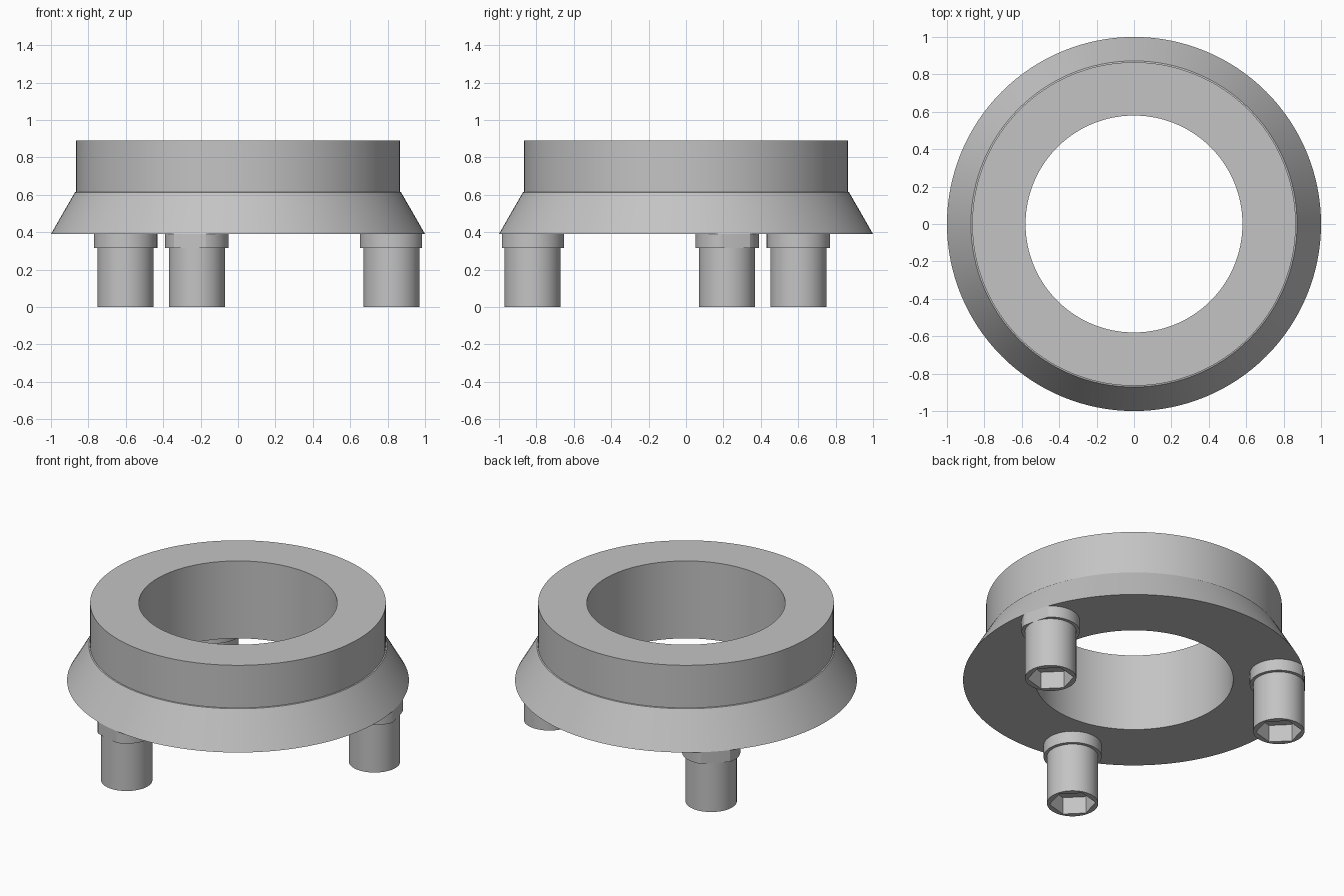
import bpy
import bmesh
from math import radians, sin, cos, pi

cube = bpy.data.objects.get("Cube")
if cube:
    bpy.data.objects.remove(cube)

grey = bpy.data.materials.new("plain grey")
grey.use_nodes = True
colour = (0.55, 0.55, 0.55, 1)
grey.diffuse_color = colour
grey.node_tree.nodes["Principled BSDF"].inputs["Base Color"].default_value = colour


def lathe(name, profile, sides, closed=False):
    """Turn a (radius, height) outline about z; open outlines start and end in caps."""
    bm = bmesh.new()
    rings = [[bm.verts.new((r * cos(2 * pi * i / sides), r * sin(2 * pi * i / sides), z))
              for i in range(sides)] for r, z in profile]
    pairs = list(zip(rings, rings[1:]))
    if closed:
        pairs.append((rings[-1], rings[0]))
    else:
        bm.faces.new(rings[0])
        bm.faces.new(rings[-1])
    for a, b in pairs:
        for i in range(sides):
            j = (i + 1) % sides
            bm.faces.new((a[i], a[j], b[j], b[i]))
    bmesh.ops.recalc_face_normals(bm, faces=bm.faces)
    mesh = bpy.data.meshes.new(name)
    bm.to_mesh(mesh)
    bm.free()
    mesh.materials.append(grey)
    obj = bpy.data.objects.new(name, mesh)
    bpy.context.collection.objects.link(obj)
    return obj


def boolean(obj, cutter, operation):
    mod = obj.modifiers.new(operation.lower(), 'BOOLEAN')
    mod.operation = operation
    mod.solver = 'EXACT'
    mod.object = cutter
    bpy.context.view_layer.objects.active = obj
    bpy.ops.object.modifier_apply(modifier=mod.name)


def smooth(obj):
    bpy.ops.object.select_all(action='DESELECT')
    obj.select_set(True)
    bpy.context.view_layer.objects.active = obj
    bpy.ops.object.shade_smooth_by_angle(angle=radians(25))


BASE = 0.39      # underside of the ring
COLLAR = 0.315   # underside of the screw collars

# Flared ring with a straight upper band and an open bore
ring = lathe("flared_ring", [(0.58, BASE), (1.0, BASE), (0.872, 0.613),
                             (0.865, 0.615), (0.865, 0.89), (0.58, 0.89)], 128, closed=True)
smooth(ring)

# Helper that trims the collars flush with the ring's rim
rim = lathe("rim_trimmer", [(1.0, 0.2), (1.0, 0.6)], 128)

# Three collared screws with hexagonal sockets in their lower ends
for n, angle in enumerate((15, 135, 255), 1):
    a = radians(angle)
    spot = (0.85 * cos(a), 0.85 * sin(a), 0)

    collar = lathe(f"screw_collar_{n}", [(0.17, COLLAR), (0.17, BASE)], 64)
    collar.location = spot
    boolean(collar, rim, 'INTERSECT')
    smooth(collar)

    shaft = lathe(f"screw_shaft_{n}", [(0.15, 0), (0.15, COLLAR)], 64)
    socket = lathe(f"socket_cutter_{n}", [(0.135, -0.1), (0.135, 0.11)], 6)
    for part in (shaft, socket):
        part.location = spot
    socket.rotation_euler.z = a
    boolean(shaft, socket, 'DIFFERENCE')
    smooth(shaft)
    bpy.data.objects.remove(socket)

bpy.data.objects.remove(rim)
